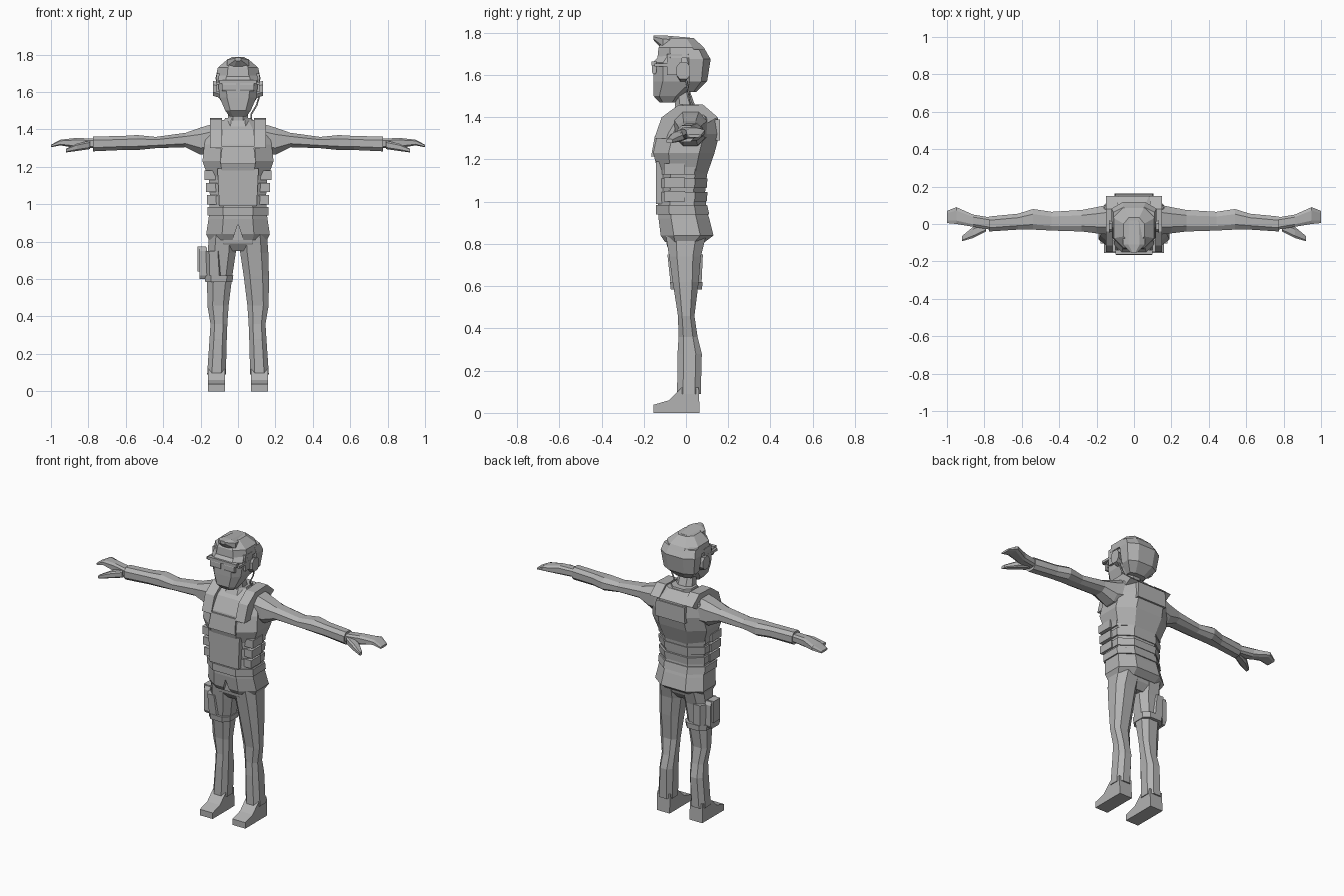
import bpy
import bmesh
from mathutils import Vector

default_cube = bpy.data.objects.get("Cube")
if default_cube:
    bpy.data.objects.remove(default_cube, do_unlink=True)

grey = bpy.data.materials.new("plain grey")
grey.use_nodes = True
grey_value = (.45, .45, .45, 1)
grey.diffuse_color = grey_value
grey.node_tree.nodes["Principled BSDF"].inputs["Base Color"].default_value = grey_value


def finish(name, bm):
    """Turn a bmesh into a flat shaded object."""
    bmesh.ops.recalc_face_normals(bm, faces=bm.faces[:])
    mesh = bpy.data.meshes.new(name)
    bm.to_mesh(mesh)
    bm.free()
    mesh.materials.append(grey)
    obj = bpy.data.objects.new(name, mesh)
    bpy.context.collection.objects.link(obj)
    return obj


def place(axis, along, a, b):
    """Put a cross-section point into space, a and b being the other axes."""
    if axis == "x":
        return Vector((along, a, b))
    if axis == "y":
        return Vector((a, along, b))
    return Vector((a, b, along))


def outline(a_min, a_max, b_min, b_max, chamfer):
    """Rectangle with cut corners; a zero chamfer gives four sides."""
    if not chamfer:
        return [(a_min, b_min), (a_max, b_min), (a_max, b_max), (a_min, b_max)]
    cut_a = (a_max - a_min) * chamfer
    cut_b = (b_max - b_min) * chamfer
    return [(a_min + cut_a, b_min), (a_max - cut_a, b_min),
            (a_max, b_min + cut_b), (a_max, b_max - cut_b),
            (a_max - cut_a, b_max), (a_min + cut_a, b_max),
            (a_min, b_max - cut_b), (a_min, b_min + cut_b)]


def loft(name, axis, sections, chamfer=.25, side=1):
    """Skin sections of (position, a_min, a_max, b_min, b_max); side -1 flips x."""
    bm = bmesh.new()
    rings = []
    for along, *box in sections:
        ring = []
        for a, b in outline(*box, chamfer):
            point = place(axis, along, a, b)
            point.x *= side
            ring.append(bm.verts.new(point))
        rings.append(ring)
    count = len(rings[0])
    for low, high in zip(rings, rings[1:]):
        for i in range(count):
            j = (i + 1) % count
            bm.faces.new((low[i], low[j], high[j], high[i]))
    bm.faces.new(rings[0])
    bm.faces.new(rings[-1])
    return finish(name, bm)


def body(name, sections, chamfer=.25):
    """Symmetric loft along z from (height, half_width, front, back)."""
    full = [(z, -w, w, front, back) for z, w, front, back in sections]
    return loft(name, "z", full, chamfer)


def block(name, x, y, z, side=1, chamfer=0):
    return loft(name, "x", [(x[0], *y, *z), (x[1], *y, *z)], chamfer, side)


def prism(name, x_min, x_max, profile, side=1):
    """Extrude a side profile of (y, z) points across x."""
    bm = bmesh.new()
    ends = [[bm.verts.new((x * side, y, z)) for y, z in profile] for x in (x_min, x_max)]
    for ring in ends:
        bm.faces.new(ring)
    for i in range(len(profile)):
        j = i - 1
        bm.faces.new((ends[0][i], ends[0][j], ends[1][j], ends[1][i]))
    return finish(name, bm)


# Trousers seat and shirt tail with its front notch
body("trouser_seat", [(.75, .12, -.06, .05), (.79, .15, -.09, .08), (.86, .155, -.1, .1)])
shirt = body("shirt_tail", [(.81, .155, -.1, .09), (.84, .17, -.12, .13),
                            (.92, .158, -.13, .11), (.98, .15, -.13, .09)])
notch = loft("notch_cutter", "z", [(.79, -.035, .035, -.2, -.1), (.89, -.002, .002, -.2, -.1)], 0)
notch.hide_render = True
notch.hide_viewport = True
cut = shirt.modifiers.new("notch", "BOOLEAN")
cut.operation = "DIFFERENCE"
cut.object = notch

# Vest body
body("vest", [(.94, .155, -.135, .1), (1.04, .15, -.13, .09), (1.13, .155, -.13, .1),
              (1.23, .19, -.155, .135), (1.32, .18, -.135, .158),
              (1.4, .16, -.09, .15), (1.45, .11, -.03, .09)])
body("belt", [(.94, .163, -.142, .11), (.985, .163, -.142, .1)])
body("belly_panel", [(.99, .1, -.141, 0), (1.19, .11, -.143, 0)], 0)
body("chest_pocket", [(1.215, .095, -.165, -.09), (1.31, .085, -.148, -.09)], 0)
body("back_yoke", [(1.29, .105, .05, .162), (1.39, .1, .05, .16)], 0)
for i in range(3):
    low = 1.0 + i * .065
    body("waist_band", [(low, .158 + i * .003, -.132, .098), (low + .045, .16 + i * .004, -.132, .102)])

# Neck, collar and head
body("neck", [(1.38, .06, -.05, .07), (1.52, .05, -.055, .02)])
body("collar", [(1.4, .085, -.08, .1), (1.46, .07, -.045, .08)])
body("face", [(1.47, .045, -.125, -.05), (1.5, .068, -.153, -.02), (1.57, .098, -.155, .07),
              (1.66, .108, -.155, .08), (1.7, .1, -.12, .08)], .2)
body("hair_back", [(1.52, .06, -.01, .05), (1.57, .105, -.01, .1), (1.675, .12, -.02, .117),
                   (1.72, .11, -.02, .09)])
body("hair_top", [(1.68, .117, -.135, .113), (1.73, .108, -.13, .085), (1.776, .055, -.1, .035)])
loft("hair_quiff", "y", [(-.153, -.016, .016, 1.765, 1.786), (-.11, -.06, .06, 1.72, 1.788),
                         (.02, -.05, .05, 1.71, 1.777)])
block("glasses_bridge", (-.1, .1), (-.163, -.14), (1.645, 1.665))

for side, label in ((1, "left_"), (-1, "right_")):
    # Head fittings
    block(label + "lens", (.012, .085), (-.161, -.14), (1.605, 1.65), side, .2)
    block(label + "glasses_arm", (.1, .116), (-.15, -.02), (1.64, 1.655), side)
    loft(label + "ear", "x", [(.1, -.04, .01, 1.57, 1.65), (.134, -.045, .02, 1.58, 1.66)], .25, side)
    block(label + "sideburn", (.095, .115), (-.09, -.02), (1.6, 1.7), side)

    # Vest straps and side pouches
    prism(label + "shoulder_strap", .085, .15,
          [(-.15, 1.3), (-.115, 1.4), (-.04, 1.455), (.08, 1.46), (.15, 1.4), (.08, 1.36), (-.09, 1.3)], side)
    for i in range(3):
        low = 1.0 + i * .065
        block(label + "pouch", (.1, .166 + i * .006), (-.105, -.005), (low, low + .05), side)

    # Arm, hand and thumb
    loft(label + "arm", "x", [(.1, -.06, .11, 1.27, 1.44), (.2, -.05, .09, 1.265, 1.41),
                              (.28, -.04, .075, 1.305, 1.382), (.44, -.035, .065, 1.3, 1.36),
                              (.54, -.03, .08, 1.29, 1.37), (.62, -.03, .055, 1.29, 1.365),
                              (.775, -.04, .04, 1.283, 1.362)], .25, side)
    loft(label + "hand", "x", [(.77, -.03, .035, 1.3, 1.35), (.86, -.015, .05, 1.3, 1.355),
                               (.95, 0, .09, 1.315, 1.345), (1, .005, .07, 1.305, 1.318)], .2, side)
    loft(label + "thumb", "x", [(.79, -.04, .01, 1.295, 1.34), (.86, -.075, -.015, 1.285, 1.325),
                                (.92, -.092, -.065, 1.277, 1.297)], .2, side)

    # Leg and shoe
    loft(label + "leg", "z", [(.84, .005, .155, -.095, .095), (.74, .012, .162, -.08, .07),
                              (.62, .03, .165, -.063, .06), (.46, .05, .164, -.038, .04),
                              (.36, .057, .147, -.035, .055), (.28, .06, .152, -.04, .075),
                              (.09, .065, .165, -.042, .07)], .25, side)
    prism(label + "shoe", .07, .16,
          [(-.155, 0), (.065, 0), (.06, .12), (-.02, .12), (-.08, .06), (-.155, .038)], side)

# Holster on the right thigh
block("holster", (.165, .205), (-.05, .045), (.6, .77), -1, .12)
block("holster_grip", (.17, .216), (-.035, .03), (.64, .775), -1)
loft("thigh_strap", "z", [(.585, .03, .175, -.072, .076), (.62, .025, .178, -.076, .078)], .22, -1)
loft("thigh_wrap", "z", [(.62, .08, .172, -.074, .074), (.75, .09, .172, -.088, .08)], .22, -1)

# Earpiece wire from ear to collar
wire = bpy.data.curves.new("earpiece_wire", "CURVE")
wire.dimensions = "3D"
wire.bevel_depth = .005
wire.bevel_resolution = 0
path = wire.splines.new("POLY")
stops = [(.115, 0, 1.58), (.1, .01, 1.53), (.07, .02, 1.48), (.075, .04, 1.43)]
path.points.add(len(stops) - 1)
for point, stop in zip(path.points, stops):
    point.co = (*stop, 1)
wire.materials.append(grey)
bpy.context.collection.objects.link(bpy.data.objects.new("earpiece_wire", wire))
